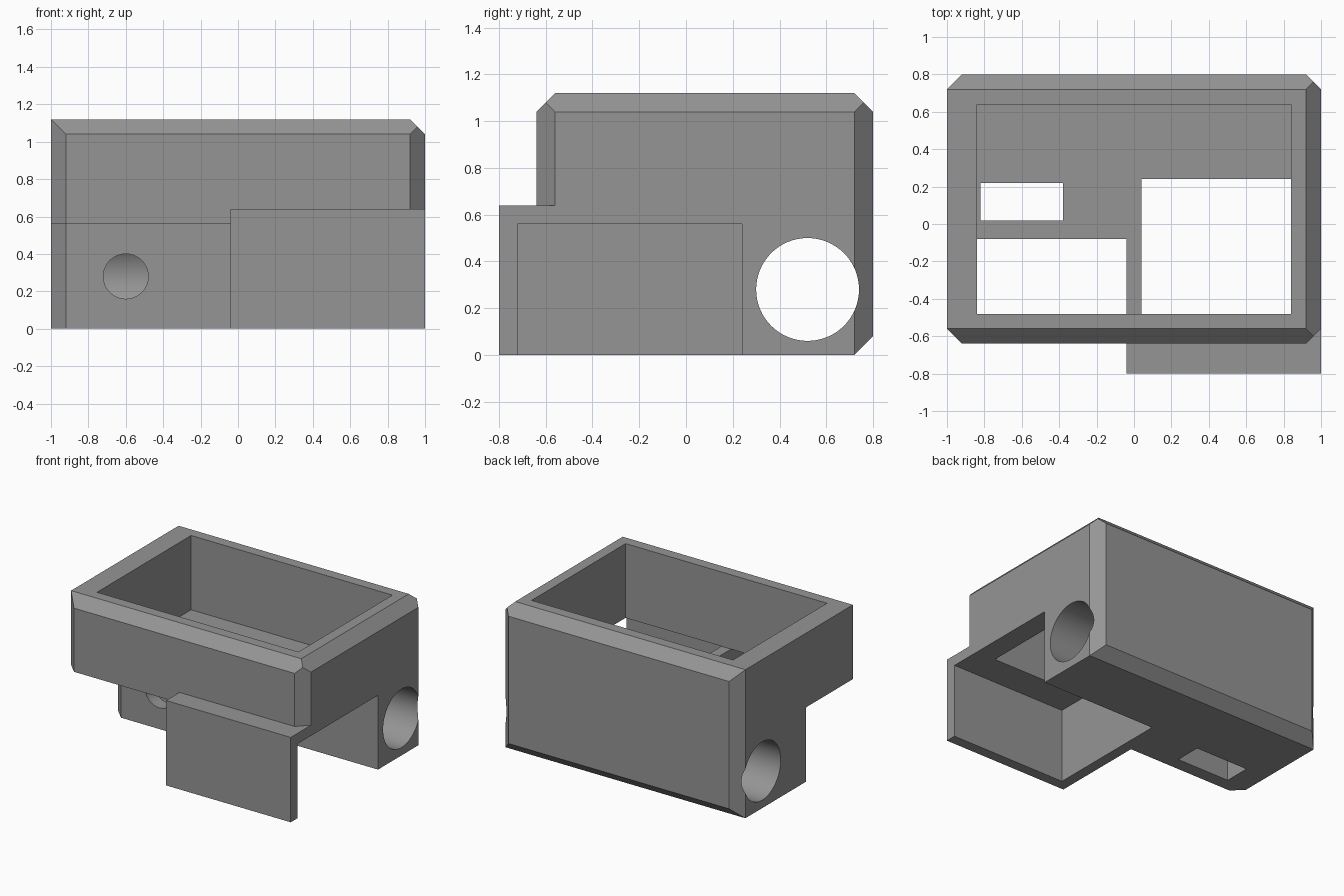
import bpy, bmesh, math
from mathutils import Vector

if "Cube" in bpy.data.objects:
    bpy.data.objects.remove(bpy.data.objects["Cube"])

grey = bpy.data.materials.new("plain grey")
grey.diffuse_color = (0.3, 0.3, 0.3, 1)
grey.use_nodes = True
grey.node_tree.nodes["Principled BSDF"].inputs["Base Color"].default_value = grey.diffuse_color


def finish(bm, name):
    bmesh.ops.recalc_face_normals(bm, faces=bm.faces)
    mesh = bpy.data.meshes.new(name)
    bm.to_mesh(mesh)
    bm.free()
    mesh.materials.append(grey)
    ob = bpy.data.objects.new(name, mesh)
    bpy.context.collection.objects.link(ob)
    return ob


def prism(name, outline, z0, z1, bevel_planes=()):
    """Extrude a plan outline in z, then slice off the given planes (point, normal)."""
    bm = bmesh.new()
    face = bm.faces.new([bm.verts.new((x, y, z0)) for x, y in outline])
    ext = bmesh.ops.extrude_face_region(bm, geom=[face])["geom"]
    bmesh.ops.translate(bm, vec=(0, 0, z1 - z0),
                        verts=[v for v in ext if isinstance(v, bmesh.types.BMVert)])
    for point, normal in bevel_planes:
        cut = bmesh.ops.bisect_plane(bm, geom=bm.verts[:] + bm.edges[:] + bm.faces[:],
                                     plane_co=point, plane_no=normal, clear_outer=True)
        edges = [e for e in cut["geom_cut"] if isinstance(e, bmesh.types.BMEdge)]
        bmesh.ops.holes_fill(bm, edges=edges)
    return finish(bm, name)


def box(name, x0, x1, y0, y1, z0, z1):
    return prism(name, [(x0, y0), (x1, y0), (x1, y1), (x0, y1)], z0, z1)


def rod(name, start, end, radius):
    bm = bmesh.new()
    bmesh.ops.create_cone(bm, cap_ends=True, segments=64, radius1=radius,
                          radius2=radius, depth=(Vector(end) - Vector(start)).length)
    ob = finish(bm, name)
    ob.rotation_euler = (Vector(end) - Vector(start)).to_track_quat("Z", "Y").to_euler()
    ob.location = (Vector(start) + Vector(end)) / 2
    return ob


def combine(target, tool, operation):
    mod = target.modifiers.new(tool.name, "BOOLEAN")
    mod.operation, mod.solver, mod.object = operation, "EXACT", tool
    bpy.context.view_layer.objects.active = target
    bpy.ops.object.modifier_apply(modifier=mod.name)
    bpy.data.objects.remove(tool)


# main housing: clipped vertical corners, bevels on three top edges and the rear bottom edge
c = 0.08
plan = [(-1, -0.64 + c), (-1 + c, -0.64), (1 - c, -0.64), (1, -0.64 + c),
        (1, 0.8 - c), (1 - c, 0.8), (-1 + c, 0.8), (-1, 0.8 - c)]
housing = prism("housing", plan, 0, 1.12, [
    ((0, -0.64, 1.04), (0, -1, 1)),
    ((0, 0.8, 1.04), (0, 1, 1)),
    ((1, 0, 1.04), (1, 0, 1)),
    ((0, 0.8, 0.08), (0, 1, -1))])

# front guard plate
combine(housing, box("front_plate", -0.04, 1, -0.8, -0.5, 0, 0.64), "UNION")

# upper tray, lower bays, floor slot and bores
cutters = [
    box("tray", -0.84, 0.84, -0.48, 0.64, 0.56, 1.3),
    prism("left_bay", [(-1.2, -0.95), (-0.04, -0.95), (-0.04, -0.08),
                       (-0.92, -0.08), (-1.2, 0.2)], -0.2, 0.56),
    box("right_bay", 0.04, 1.2, -0.72, 0.24, -0.2, 0.56),
    box("floor_slot", -0.82, -0.38, 0.02, 0.22, -0.2, 0.7),
    rod("cross_bore", (-1.3, 0.52, 0.28), (1.3, 0.52, 0.28), 0.22),
    rod("front_bore", (-0.6, -0.3, 0.28), (-0.6, 0.5, 0.28), 0.12),
]
for cutter in cutters:
    combine(housing, cutter, "DIFFERENCE")

# smooth bores, sharp edges elsewhere
bpy.ops.object.select_all(action="DESELECT")
housing.select_set(True)
bpy.context.view_layer.objects.active = housing
bpy.ops.object.shade_smooth_by_angle(angle=math.radians(30))
